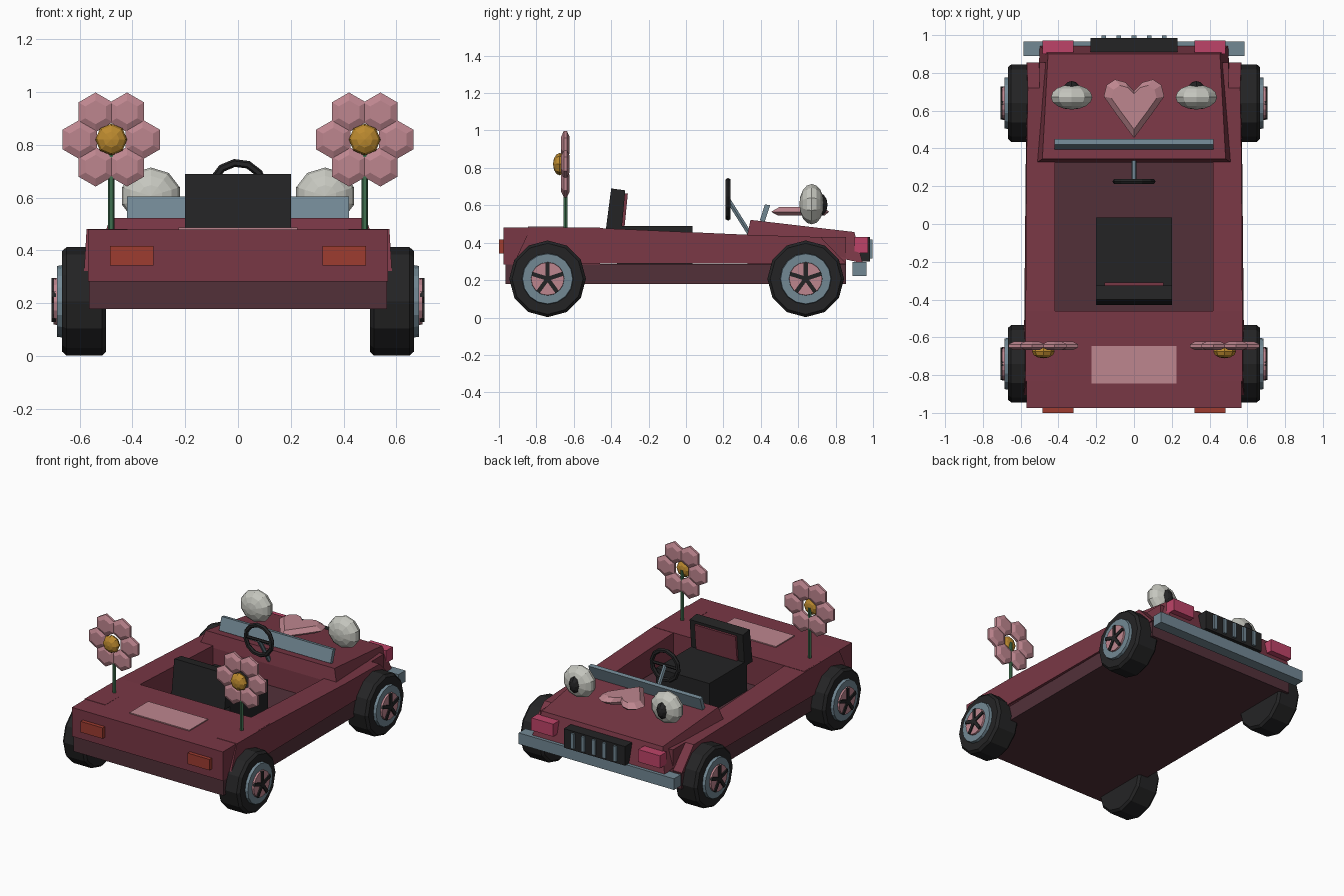
import bpy, bmesh, math
from mathutils import Matrix, Vector

if "Cube" in bpy.data.objects:
    bpy.data.objects.remove(bpy.data.objects["Cube"])


def material(name, r, g, b):
    m = bpy.data.materials.new(name)
    lin = [((c / 255 + 0.055) / 1.055) ** 2.4 for c in (r, g, b)]
    m.diffuse_color = (*lin, 1)
    m.use_nodes = True
    m.node_tree.nodes["Principled BSDF"].inputs["Base Color"].default_value = m.diffuse_color
    return m


MAROON = material("maroon_paint", 121, 55, 69)
DARK = material("dark_maroon", 82, 48, 57)
PINK = material("soft_pink", 190, 134, 143)
HOT = material("hot_pink", 190, 68, 104)
BLACK = material("black_rubber", 36, 36, 37)
STEEL = material("blue_grey_metal", 114, 136, 148)
GOLD = material("gold", 188, 138, 47)
GREEN = material("stem_green", 62, 110, 78)
RED = material("tail_red", 158, 60, 48)
WHITE = material("lamp_white", 198, 199, 191)


def finish(name, bm, mat):
    bmesh.ops.recalc_face_normals(bm, faces=bm.faces)
    me = bpy.data.meshes.new(name)
    bm.to_mesh(me)
    bm.free()
    me.materials.append(mat)
    ob = bpy.data.objects.new(name, me)
    bpy.context.collection.objects.link(ob)
    return ob


def loft(name, loops, mat):
    """Skin a list of equal-length point loops and cap both ends."""
    bm = bmesh.new()
    rings = [[bm.verts.new(p) for p in loop] for loop in loops]
    n = len(rings[0])
    for a, b in zip(rings, rings[1:]):
        for i in range(n):
            j = (i + 1) % n
            bm.faces.new((a[i], a[j], b[j], b[i]))
    bm.faces.new(rings[0])
    bm.faces.new(rings[-1])
    return finish(name, bm, mat)


def box(name, x0, x1, y0, y1, z0, z1, mat):
    return loft(name, [[(x0, y0, z), (x1, y0, z), (x1, y1, z), (x0, y1, z)]
                       for z in (z0, z1)], mat)


def side_prism(name, profile, x0, x1, mat):
    return loft(name, [[(x, y, z) for y, z in profile] for x in (x0, x1)], mat)


def ellipsoid(name, centre, radii, segs, rings, mat):
    """Low-poly ball with its poles along y."""
    bm = bmesh.new()
    bmesh.ops.create_uvsphere(bm, u_segments=segs, v_segments=rings, radius=1,
                              matrix=Matrix.Translation(centre)
                              @ Matrix.Diagonal((*radii, 1))
                              @ Matrix.Rotation(math.pi / 2, 4, 'X'))
    return finish(name, bm, mat)


def disc_x(name, s, y, z, stations, sides, mat):
    """Lathe along x from (x, radius) stations, mirrored by s."""
    loops = []
    for x, r in stations:
        loops.append([(s * x, y + r * math.sin(math.tau * i / sides),
                       z + r * math.cos(math.tau * i / sides)) for i in range(sides)])
    return loft(name, loops, mat)


def rod(name, a, b, r, sides, mat):
    a, b = Vector(a), Vector(b)
    q = (b - a).to_track_quat('Z', 'Y')
    ring = [q @ Vector((r * math.cos(math.tau * i / sides),
                        r * math.sin(math.tau * i / sides), 0)) for i in range(sides)]
    return loft(name, [[p + v for v in ring] for p in (a, b)], mat)


# Chassis slab, rear deck and front filler
box("floor_pan", -.565, .565, -.965, .855, .178, .285, DARK)
box("rear_deck", -.568, .568, -.975, -.46, .283, .48, MAROON)
box("dash_block", -.5, .5, .33, .855, .283, .43, MAROON)
box("rear_panel", -.225, .225, -.845, -.645, .478, .487, PINK)

# Side walls lean inwards and taper to the nose
wall = [(-.92, .29), (-.83, .482), (-.46, .478), (.34, .442),
        (.72, .43), (.855, .29)]
for s, side in ((-1, "left"), (1, "right")):
    outer = [(s * (.585 - .06 * (z - .29) - .02 * max(0, y)), y, z) for y, z in wall]
    inner = [(s * .418, y, z) for y, z in wall]
    loft(side + "_side_wall", [inner, outer], MAROON)

# Tapered hood
loft("hood", [
    [(-.515, .325, .43), (.515, .325, .43), (.50, .945, .29), (-.50, .945, .29)],
    [(-.485, .345, .522), (.485, .345, .522), (.455, .90, .457), (-.455, .90, .457)],
], MAROON)

# Nose: bumper, grille with slats, lamps
box("front_bumper", -.585, .585, .89, .965, .222, .298, STEEL)
box("grille", -.23, .23, .91, .985, .30, .43, BLACK)
for i in range(5):
    x = (i - 2) * .08
    box("grille_slat", x - .012, x + .012, .98, .998, .315, .418, STEEL)
for s in (-1, 1):
    xa, xb = sorted((s * .32, s * .485))
    box("nose_lamp", xa, xb, .90, .972, .345, .43, HOT)
    box("tail_lamp", xa, xb, -1.0, -.97, .342, .416, RED)

# Low windscreen bar
side_prism("windscreen", [(.395, .52), (.42, .51), (.45, .60), (.422, .605)],
           -.42, .42, STEEL)

# Seat
box("seat_cushion", -.2, .2, -.37, .035, .285, .488, BLACK)
side_prism("seat_back", [(-.43, .46), (-.345, .46), (-.325, .68), (-.40, .69)],
           -.2, .2, BLACK)
side_prism("seat_back_pad", [(-.345, .49), (-.328, .49), (-.311, .662), (-.33, .662)],
           -.155, .155, MAROON)

# Steering wheel and column
bpy.ops.mesh.primitive_torus_add(location=(0, .225, .632),
                                 rotation=(math.pi / 2, math.pi / 8, 0),
                                 major_segments=12, minor_segments=6,
                                 major_radius=.1, minor_radius=.015)
steer = bpy.context.object
steer.name = "steering_wheel"
steer.data.materials.append(BLACK)
rod("steering_column", (0, .225, .63), (0, .345, .44), .014, 6, STEEL)
rod("steering_spoke", (-.1, .225, .632), (.1, .225, .632), .01, 6, BLACK)

# Wheels
for s in (-1, 1):
    for y in (-.74, .64):
        z = .207
        disc_x("tyre", s, y, z, [(.5, .19), (.515, .205), (.65, .205), (.667, .19)],
               12, BLACK)
        disc_x("wheel_rim", s, y, z, [(.66, .138), (.686, .134)], 16, STEEL)
        disc_x("wheel_hub", s, y, z, [(.68, .09), (.698, .088)], 16, PINK)
        for k in range(5):
            a = math.tau * k / 5
            u = Vector((0, math.sin(a), math.cos(a)))
            v = Vector((0, math.cos(a), -math.sin(a))) * .011
            c = Vector((0, y, z))
            loft("wheel_spoke", [[c + u * r + v * w + Vector((s * x, 0, 0))
                                  for r, w in ((0, -1), (0, 1), (.088, 1), (.088, -1))]
                                 for x in (.69, .706)], BLACK)

# Eye-like lamps on the hood
for s in (-1, 1):
    ellipsoid("eye_lamp", (s * .33, .672, .606), (.115, .066, .108), 10, 8, WHITE)
    ellipsoid("eye_pupil", (s * .33, .715, .603), (.042, .042, .062), 8, 6, BLACK)

# Heart ornament
half = [(0, .455), (.10, .59), (.16, .675), (.145, .735), (.10, .765), (.045, .75)]
heart = half + [(0, .705)] + [(-x, y) for x, y in reversed(half[1:])]
loft("heart", [[(x * k, .64 + (y - .64) * k, z) for x, y in heart]
               for k, z in ((.8, .545), (1, .565), (.75, .592))], PINK)

# Flowers on the rear deck
for s in (-1, 1):
    fx, fy, fz = s * .48, -.645, .82
    rod("flower_stem", (fx, fy, .47), (fx, fy, fz), .012, 6, GREEN)
    ellipsoid("flower_centre", (fx, -.675, fz), (.06, .036, .06), 8, 6, GOLD)
    for k in range(6):
        a = math.tau * k / 6
        cx, cz = fx + .119 * math.cos(a), fz + .119 * math.sin(a)
        loops = []
        for r, dy in ((.045, -.022), (.075, -.008), (.075, .008), (.045, .022)):
            loops.append([(cx + r * math.sin(math.tau * i / 6), fy + dy,
                           cz + r * math.cos(math.tau * i / 6)) for i in range(6)])
        loft("flower_petal", loops, PINK)
